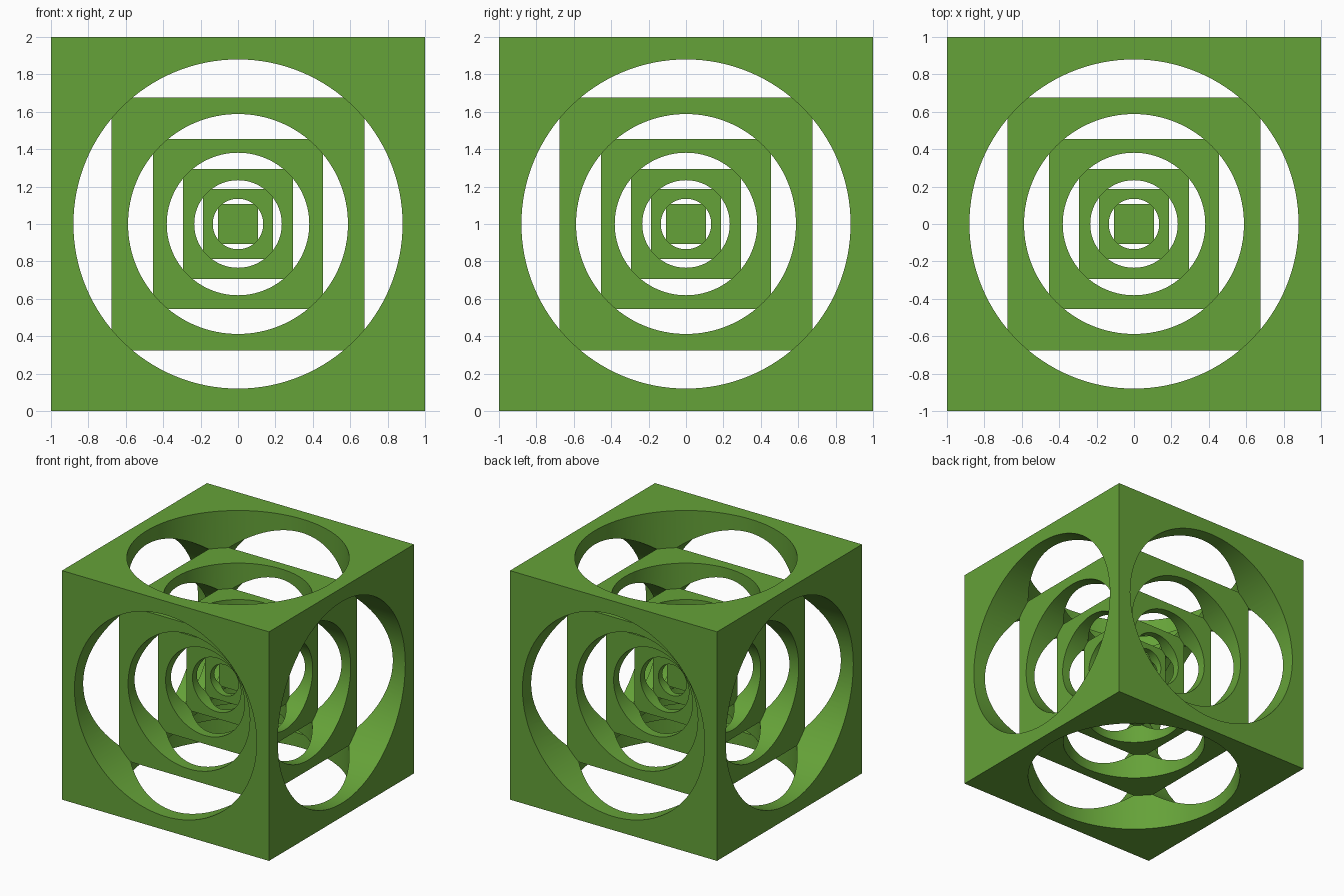
import bpy, bmesh
from math import pi, radians
from mathutils import Matrix

if "Cube" in bpy.data.objects:
    bpy.data.objects.remove(bpy.data.objects["Cube"])

HALF = [0.677, 0.455, 0.294, 0.187, 0.107]    # half sizes of the nested cubes
RADII = [0.88, 0.588, 0.381, 0.234, 0.135]    # bore radius above each of them
CENTRE = Matrix.Translation((0, 0, 1))


def stepped_bore(name, axis_rotation):
    """Pair of opposite stepped bores, revolved about one axis."""
    profile = [(0, 1.2)]
    top = 1.2
    for r, h in zip(RADII, HALF):
        profile += [(r, top), (r, h)]
        top = h
    profile.append((0, top))
    bm = bmesh.new()
    for side in (1, -1):
        verts = [bm.verts.new((r, 0, z * side)) for r, z in profile]
        edges = [bm.edges.new(pair) for pair in zip(verts, verts[1:])]
        bmesh.ops.spin(bm, geom=verts + edges, cent=(0, 0, 0), axis=(0, 0, 1),
                       angle=2 * pi, steps=128, use_duplicate=False)
    bmesh.ops.remove_doubles(bm, verts=bm.verts, dist=1e-5)
    bmesh.ops.recalc_face_normals(bm, faces=bm.faces)
    bm.transform(CENTRE @ axis_rotation)
    mesh = bpy.data.meshes.new(name)
    bm.to_mesh(mesh)
    bm.free()
    ob = bpy.data.objects.new(name, mesh)
    bpy.context.collection.objects.link(ob)
    ob.hide_render = True
    return ob


# Solid block
bpy.ops.mesh.primitive_cube_add(size=2, location=(0, 0, 1))
cube = bpy.context.object
cube.name = "nested_cube"

# Stepped bores through all six faces leave the cubes joined at their corners
for name, rot in (("bore_z", Matrix.Identity(4)),
                  ("bore_x", Matrix.Rotation(pi / 2, 4, 'Y')),
                  ("bore_y", Matrix.Rotation(pi / 2, 4, 'X'))):
    cutter = stepped_bore(name, rot)
    mod = cube.modifiers.new(name, 'BOOLEAN')
    mod.operation = 'DIFFERENCE'
    mod.solver = 'EXACT'
    mod.object = cutter
    bpy.ops.object.modifier_apply(modifier=mod.name)
    bpy.data.objects.remove(cutter)

bpy.ops.object.shade_smooth_by_angle(angle=radians(30))

# Green finish
green = bpy.data.materials.new("green")
green.diffuse_color = (0.13, 0.36, 0.04, 1)
green.use_nodes = True
green.node_tree.nodes["Principled BSDF"].inputs["Base Color"].default_value = green.diffuse_color
cube.data.materials.clear()
cube.data.materials.append(green)
